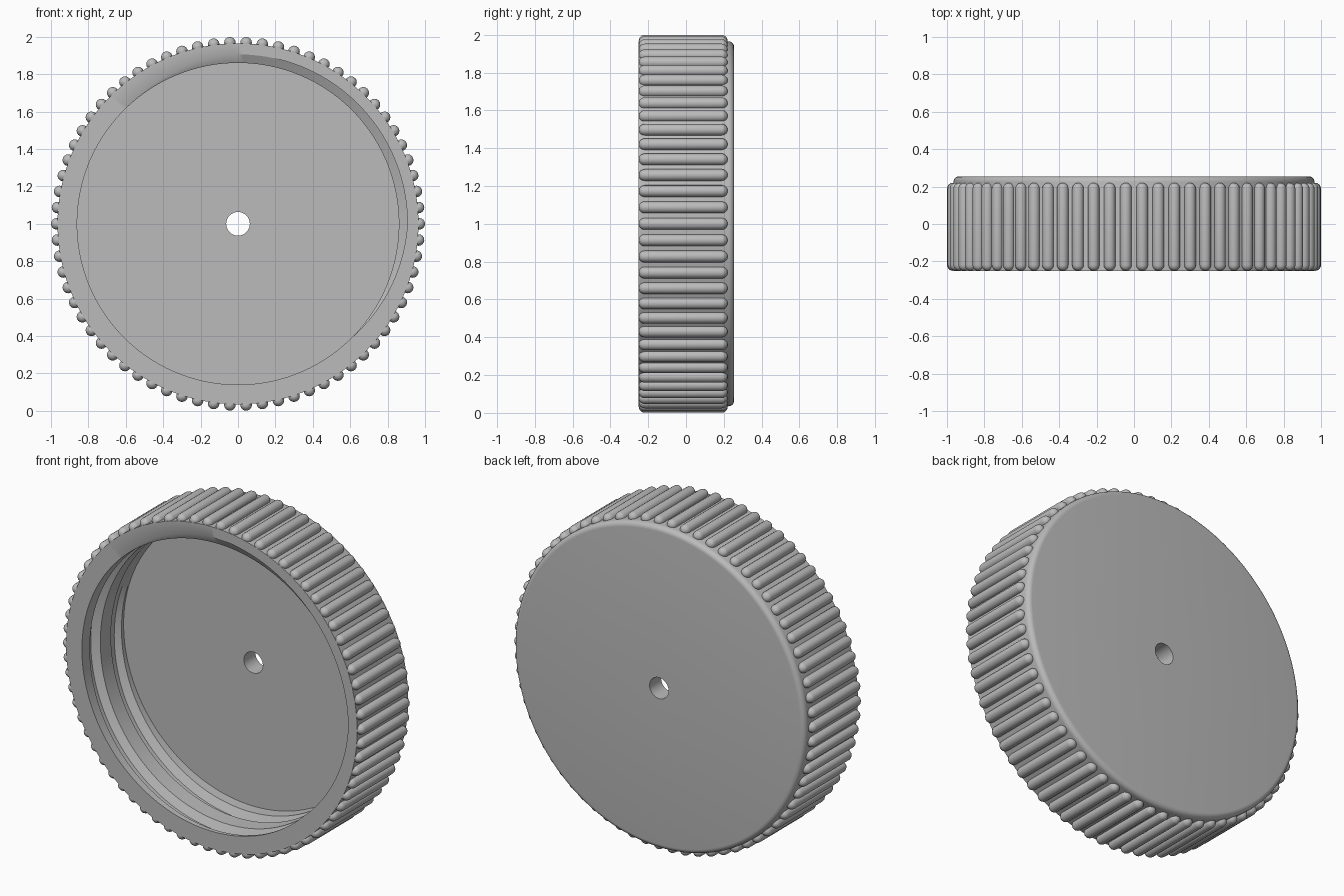
import bpy, bmesh
from math import pi, sin, cos, radians

cube = bpy.data.objects.get("Cube")
if cube:
    bpy.data.objects.remove(cube, do_unlink=True)

FRONT, FLOOR, BACK = -0.25, 0.145, 0.255
BORE, OUTER, HOLE = 0.86, 0.965, 0.063
PITCH, DEPTH, ROUND = 0.2, 0.046, 0.03
RIBS, RIB_R, RIB_BACK = 70, 0.031, 0.22
COLUMNS = 200

grey = bpy.data.materials.new("plain_grey")
grey.use_nodes = True
colour = (0.5, 0.5, 0.5, 1)
grey.diffuse_color = colour
grey.node_tree.nodes["Principled BSDF"].inputs["Base Color"].default_value = colour


def clamp(v, lo, hi):
    return max(lo, min(hi, v))


def loft(bm, columns, closed):
    """Skin equal-length columns of points with quads."""
    grid = [[bm.verts.new(p) for p in col] for col in columns]
    n = len(grid[0])
    for a, b in zip(grid, grid[1:]):
        for j in range(n if closed else n - 1):
            k = (j + 1) % n
            bm.faces.new((a[j], a[k], b[k], b[j]))


def finish(name, bm):
    """Weld, orient and shade a mesh, then add it to the scene."""
    bmesh.ops.remove_doubles(bm, verts=bm.verts, dist=1e-5)
    bmesh.ops.recalc_face_normals(bm, faces=bm.faces)
    mesh = bpy.data.meshes.new(name)
    bm.to_mesh(mesh)
    bm.free()
    mesh.materials.append(grey)
    obj = bpy.data.objects.new(name, mesh)
    bpy.context.collection.objects.link(obj)
    bpy.ops.object.select_all(action="DESELECT")
    bpy.context.view_layer.objects.active = obj
    obj.select_set(True)
    bpy.ops.object.shade_smooth_by_angle(angle=radians(35))


def bore_radius(y, centres):
    """Bore radius with a trapezoid thread groove that fades out by the floor."""
    cut = 0
    for c in centres:
        fade = clamp((0.1 - c) / 0.04, 0, 1)
        flank = clamp(2 - abs(y - c) / (PITCH / 8), 0, 1)
        cut = max(cut, fade * flank)
    return BORE + DEPTH * cut


# Lid body: one closed section per column, with the thread rows following a helix
def lid_section(turn):
    centres = [FRONT + PITCH * (turn + k) for k in range(-2, 4)]
    rows = [FRONT]
    for c in centres:
        rows += [clamp(c + PITCH * s / 8, FRONT, FLOOR) for s in (-2, -1, 1, 2)]
    rows.append(FLOOR)
    section = [(bore_radius(y, centres), y) for y in rows]
    section += [(HOLE, FLOOR), (HOLE, BACK)]
    for i in range(7):
        a = pi / 2 * (1 - i / 6)
        section.append((OUTER - ROUND + ROUND * cos(a), BACK - ROUND + ROUND * sin(a)))
    section.append((OUTER, FRONT))
    return section


columns = []
for i in range(COLUMNS + 1):
    turn = i / COLUMNS
    a = pi / 4 - 2 * pi * turn
    columns.append([(r * cos(a), y, 1 + r * sin(a)) for r, y in lid_section(turn)])
bm = bmesh.new()
loft(bm, columns, True)
finish("lid_body", bm)

# Grip ribs: round-ended rods set around the rim
profile = []
for i in range(12):
    a = -pi / 2 + pi * (i if i < 6 else i - 1) / 10
    end = FRONT + RIB_R if i < 6 else RIB_BACK - RIB_R
    profile.append((RIB_R * cos(a), end + RIB_R * sin(a)))

bm = bmesh.new()
for n in range(RIBS):
    t = 2 * pi * n / RIBS
    x, z = (1 - RIB_R) * cos(t), 1 + (1 - RIB_R) * sin(t)
    loft(bm, [[(x + r * cos(b), y, z + r * sin(b)) for r, y in profile]
              for b in (2 * pi * s / 16 for s in range(17))], False)
finish("grip_ribs", bm)
